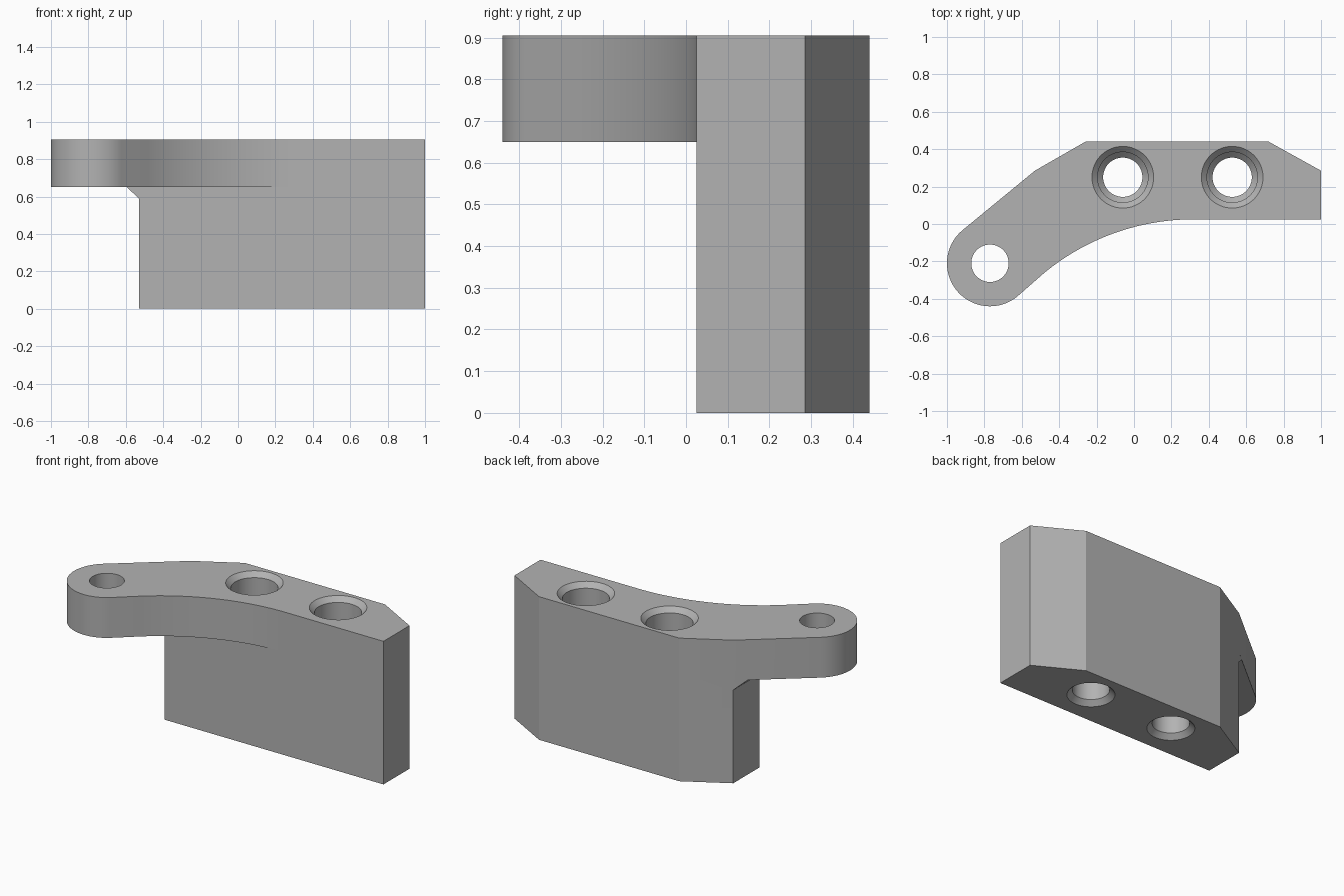
import bpy, bmesh
from math import sin, cos, pi, radians

TOP, ARM_Z, FRONT_Y = 0.905, 0.65, 0.025

if "Cube" in bpy.data.objects:
    bpy.data.objects.remove(bpy.data.objects["Cube"])

grey = bpy.data.materials.new("plain grey")
grey.use_nodes = True
colour = (0.45, 0.45, 0.45, 1)
grey.diffuse_color = colour
grey.node_tree.nodes["Principled BSDF"].inputs["Base Color"].default_value = colour


def loft(name, rings):
    """Solid through equal-length rings of points, capped at both ends."""
    bm = bmesh.new()
    loops = [[bm.verts.new(p) for p in ring] for ring in rings]
    for a, b in zip(loops, loops[1:]):
        for i in range(len(a)):
            j = (i + 1) % len(a)
            bm.faces.new((a[i], a[j], b[j], b[i]))
    bm.faces.new(loops[0])
    bm.faces.new(loops[-1])
    bmesh.ops.recalc_face_normals(bm, faces=bm.faces)
    mesh = bpy.data.meshes.new(name)
    bm.to_mesh(mesh)
    bm.free()
    mesh.materials.append(grey)
    obj = bpy.data.objects.new(name, mesh)
    bpy.context.collection.objects.link(obj)
    return obj


def prism(name, outline, z0, z1):
    return loft(name, [[(x, y, z) for x, y in outline] for z in (z0, z1)])


def arc(cx, cy, r, start, end, steps):
    angles = [radians(start + (end - start) * i / steps) for i in range(steps + 1)]
    return [(cx + r * cos(a), cy + r * sin(a)) for a in angles]


def hole(name, cx, cy, profile):
    """Turned cutter from (radius, height) pairs."""
    n = 64
    return loft(name, [[(cx + r * cos(2 * pi * i / n), cy + r * sin(2 * pi * i / n), z)
                        for i in range(n)] for r, z in profile])


def combine(body, other, operation):
    mod = body.modifiers.new(operation, 'BOOLEAN')
    mod.operation, mod.solver, mod.object = operation, 'EXACT', other
    bpy.context.view_layer.objects.active = body
    bpy.ops.object.modifier_apply(modifier=mod.name)
    bpy.data.objects.remove(other)


# Shared back edge of block and arm
back = [(1, FRONT_Y), (1, 0.285), (0.72, 0.44), (-0.26, 0.44), (-0.53, 0.285)]

# Top plate with the curved arm and rounded eye
eye = (-0.77, -0.21)
tilt = 39.5
sweep = 1.26
outline = back + arc(*eye, 0.23, 90 + tilt, 270 + tilt, 40)
outline += arc(0.32, FRONT_Y - sweep, sweep, 90 + tilt, 90, 32)
bracket = prism("bracket", outline, ARM_Z, TOP)

# Lower block
block = prism("block", back + [(-0.53, FRONT_Y)], 0, ARM_Z)
combine(bracket, block, 'UNION')

# Small sloped gusset under the arm
gusset = loft("gusset", [
    [(-0.53, FRONT_Y, 0.59), (-0.53, FRONT_Y, ARM_Z), (-0.595, FRONT_Y, ARM_Z)],
    [(-0.53, 0.285, 0.59), (-0.53, 0.285, ARM_Z), (-0.595, 0.231, ARM_Z)]])
combine(bracket, gusset, 'UNION')

# Stepped, countersunk bolt holes
bore = [(0.145, -0.01), (0.105, 0.03), (0.105, 0.4), (0.135, 0.43),
        (0.135, TOP - 0.03), (0.175, TOP + 0.01)]
for x in (-0.06, 0.525):
    combine(bracket, hole("bolt_hole", x, 0.25, bore), 'DIFFERENCE')

# Plain hole through the eye
combine(bracket, hole("eye_hole", *eye, [(0.1, 0.5), (0.1, 1)]), 'DIFFERENCE')

bpy.ops.object.select_all(action='DESELECT')
bracket.select_set(True)
bpy.context.view_layer.objects.active = bracket
bpy.ops.object.shade_smooth_by_angle(angle=radians(20))
